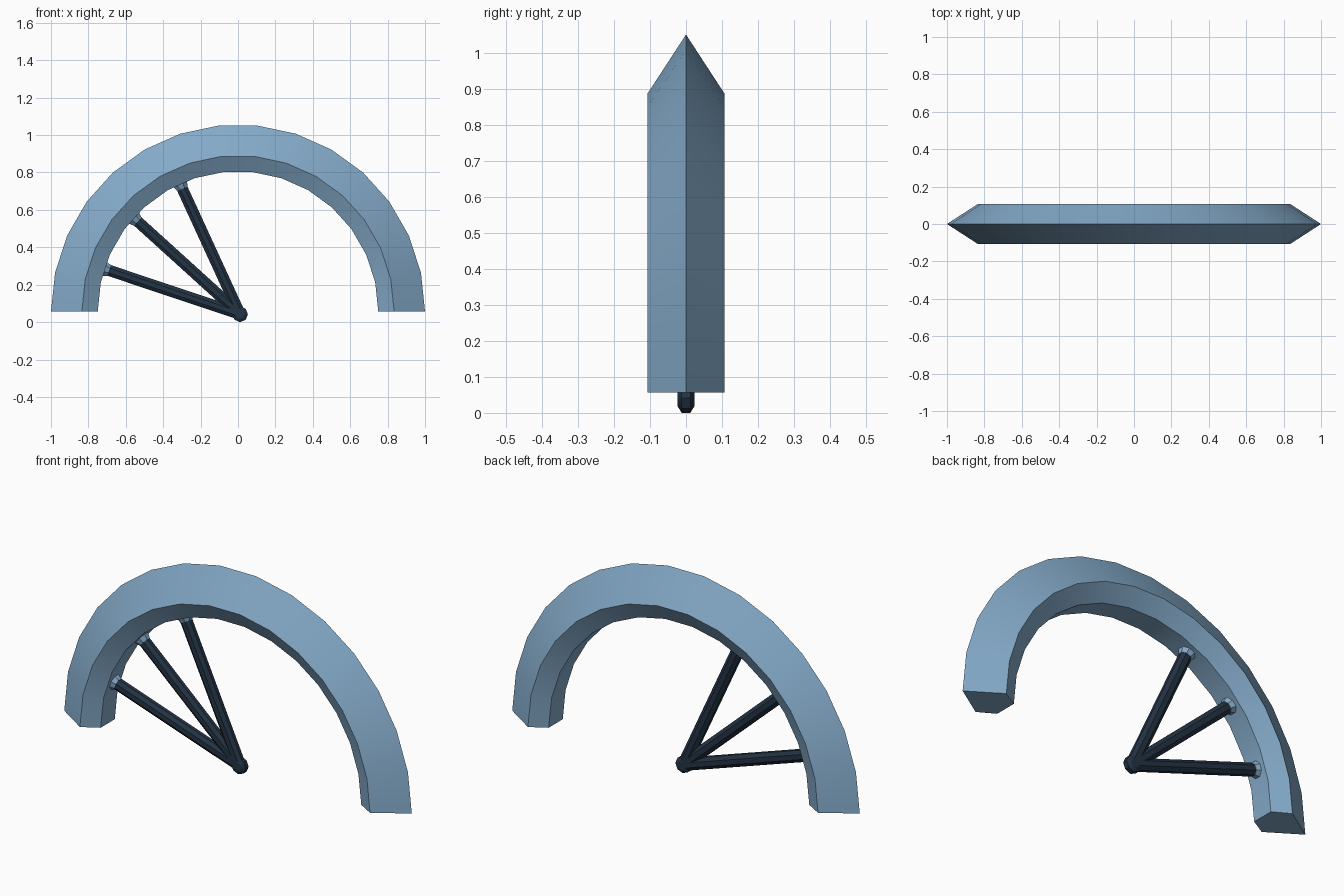
import bpy, bmesh, math
from mathutils import Vector

if "Cube" in bpy.data.objects:
    bpy.data.objects.remove(bpy.data.objects["Cube"])


def material(name, rgb):
    m = bpy.data.materials.new(name)
    m.diffuse_color = (*rgb, 1)
    m.use_nodes = True
    m.node_tree.nodes["Principled BSDF"].inputs["Base Color"].default_value = m.diffuse_color
    return m


BLUE = material("pale blue", (0.23, 0.40, 0.58))
DARK = material("dark navy", (0.017, 0.033, 0.058))


def loft(name, rings, mat, angle=30):
    """Skin a list of equal-sized point rings and cap both ends."""
    bm = bmesh.new()
    vs = [[bm.verts.new(p) for p in r] for r in rings]
    n = len(rings[0])
    for a, b in zip(vs, vs[1:]):
        for i in range(n):
            j = (i + 1) % n
            bm.faces.new((a[i], a[j], b[j], b[i]))
    bm.faces.new(vs[0])
    bm.faces.new(vs[-1])
    bmesh.ops.recalc_face_normals(bm, faces=bm.faces)
    me = bpy.data.meshes.new(name)
    bm.to_mesh(me)
    bm.free()
    me.materials.append(mat)
    ob = bpy.data.objects.new(name, me)
    bpy.context.collection.objects.link(ob)
    bpy.ops.object.select_all(action='DESELECT')
    ob.select_set(True)
    bpy.context.view_layer.objects.active = ob
    bpy.ops.object.shade_smooth_by_angle(angle=math.radians(angle))
    return ob


# Arch: five-sided bladed section (radius, y) swept over a half circle
section = [(1.0, 0), (0.835, 0.107), (0.75, 0.058), (0.75, -0.058), (0.835, -0.107)]
STEPS = 15
arch = []
for k in range(STEPS + 1):
    a = math.pi * k / STEPS
    arch.append([(r * math.cos(a), y, 0.056 + r * math.sin(a)) for r, y in section])
loft("arch", arch, BLUE)

HUB = Vector((0.011, 0, 0.042))


def spoke_rings(deg, stations):
    """Flattened octagon rings along a direction: (distance, in-plane half, y half)."""
    a = math.radians(deg)
    d = Vector((math.cos(a), 0, math.sin(a)))
    s = Vector((-math.sin(a), 0, math.cos(a)))
    out = []
    for dist, w, h in stations:
        ring = []
        for i in range(8):
            t = math.pi * (i + 0.5) / 4
            ring.append(HUB + d * dist + s * (w * math.cos(t) / 0.924)
                        + Vector((0, h * math.sin(t) / 0.924, 0)))
        out.append(ring)
    return out


# Spokes with small sockets where they meet the arch
for i, deg in enumerate((161.5, 137.8, 114.7), 1):
    loft(f"spoke_{i}", spoke_rings(deg, [(0, 0.030, 0.022), (0.765, 0.030, 0.024)]), DARK)
    loft(f"spoke_socket_{i}", spoke_rings(deg, [(0.738, 0.030, 0.026), (0.765, 0.040, 0.036)]), BLUE)

# Hub: chamfered octagonal disc facing front and back
hub = []
for y, r in ((-0.023, 0.024), (-0.012, 0.042), (0.012, 0.042), (0.023, 0.024)):
    hub.append([HUB + Vector((r * math.cos(math.pi * k / 4), y, r * math.sin(math.pi * k / 4)))
                for k in range(8)])
loft("hub", hub, DARK)
